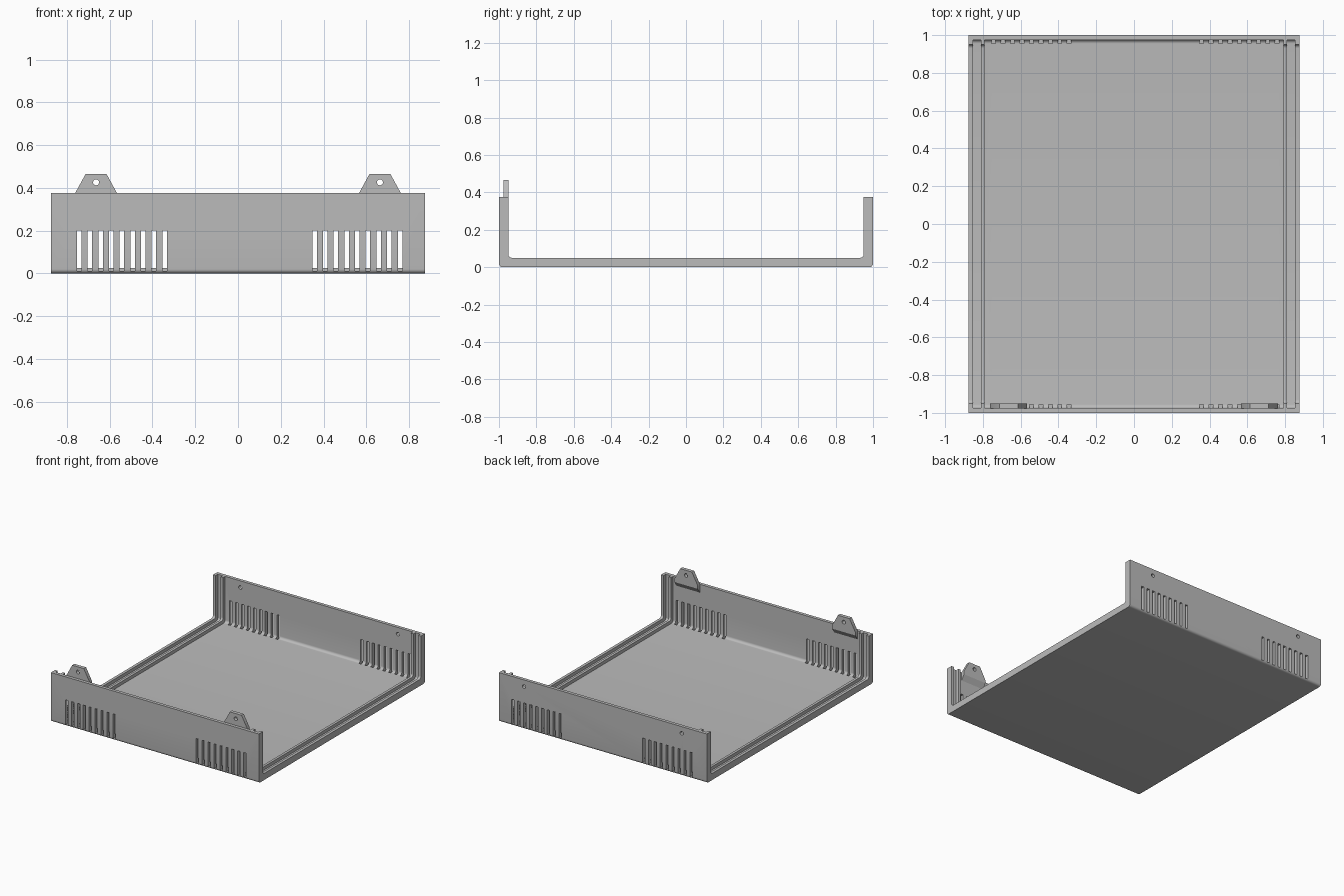
import bpy
import bmesh
from math import cos, sin, pi, radians
from mathutils import Matrix

if "Cube" in bpy.data.objects:
    bpy.data.objects.remove(bpy.data.objects["Cube"])

HALF_X, HALF_Y, HEIGHT = 0.875, 1.0, 0.375
RIB, SKIN, FILLET = 0.05, 0.025, 0.02
TAB_X, TAB_BACK, TAB_FRONT = 0.664, -0.976, -0.949

grey = bpy.data.materials.new("plain grey")
grey.use_nodes = True
grey.diffuse_color = (0.5, 0.5, 0.5, 1)
grey.node_tree.nodes["Principled BSDF"].inputs["Base Color"].default_value = (0.5, 0.5, 0.5, 1)


def make_object(name, bm):
    bmesh.ops.recalc_face_normals(bm, faces=bm.faces)
    mesh = bpy.data.meshes.new(name)
    bm.to_mesh(mesh)
    bm.free()
    mesh.materials.append(grey)
    obj = bpy.data.objects.new(name, mesh)
    bpy.context.collection.objects.link(obj)
    return obj


def extrude(bm, points, offset):
    """Close a 3D outline and extrude it by an offset."""
    face = bm.faces.new([bm.verts.new(p) for p in points])
    out = bmesh.ops.extrude_face_region(bm, geom=[face])
    verts = [v for v in out["geom"] if isinstance(v, bmesh.types.BMVert)]
    bmesh.ops.translate(bm, verts=verts, vec=offset)


def tub(bm, x0, x1, half_y, bottom, top, radius, steps=6):
    """Block along x with its two lower edges rounded."""
    arc = [(half_y - radius + radius * sin(a), bottom + radius - radius * cos(a))
           for a in [i * pi / 2 / steps for i in range(steps + 1)]]
    outline = arc + [(half_y, top), (-half_y, top)] + [(-y, z) for y, z in reversed(arc)]
    extrude(bm, [(x0, y, z) for y, z in outline], (x1 - x0, 0, 0))


def box(bm, x, y, z, size):
    bmesh.ops.create_cube(bm, size=1, matrix=Matrix.Translation((x, y, z))
                          @ Matrix.Diagonal((*size, 1)))


def hole(bm, x, y, z, radius=0.014):
    bmesh.ops.create_cone(bm, cap_ends=True, segments=24, radius1=radius, radius2=radius,
                          depth=0.2, matrix=Matrix.Translation((x, y, z))
                          @ Matrix.Rotation(pi / 2, 4, 'X'))


def cut(obj, cutter):
    cutter.hide_render = True
    mod = obj.modifiers.new("cut", 'BOOLEAN')
    mod.operation, mod.solver, mod.object = 'DIFFERENCE', 'EXACT', cutter
    bpy.context.view_layer.objects.active = obj
    bpy.ops.object.modifier_apply(modifier=mod.name)
    bpy.data.objects.remove(cutter)


def smooth(obj):
    bpy.ops.object.select_all(action='DESELECT')
    obj.select_set(True)
    bpy.context.view_layer.objects.active = obj
    bpy.ops.object.shade_smooth_by_angle(angle=radians(30))


# Tray: thick channel with rounded lower edges
bm = bmesh.new()
tub(bm, -HALF_X, HALF_X, HALF_Y, 0, HEIGHT, FILLET)
tray = make_object("tray", bm)

# Inside of the channel, at the height of the edge ribs
bm = bmesh.new()
tub(bm, -1, 1, HALF_Y - RIB, RIB, 1, FILLET)
cut(tray, make_object("channel_cutter", bm))

# Deeper middle and the two panel grooves, leaving ribs beside them
bm = bmesh.new()
for x0, x1 in ((-0.853, -0.811), (-0.791, 0.791), (0.811, 0.853)):
    tub(bm, x0, x1, HALF_Y - SKIN, SKIN, 0.9, FILLET)
cut(tray, make_object("groove_cutter", bm))

# Vent slots in both walls and screw holes in the back wall
bm = bmesh.new()
for start in (-0.743, 0.358):
    for i in range(9):
        for side in (-1, 1):
            box(bm, start + i * 0.05, side * 1.005, 0.106, (0.021, 0.1, 0.188))
for side in (-1, 1):
    hole(bm, side * TAB_X, 1, 0.324)
cut(tray, make_object("opening_cutter", bm))
smooth(tray)

# Screw tabs inside the front wall, with a sloped foot
for name, side in (("right_tab", -1), ("left_tab", 1)):
    bm = bmesh.new()
    x = side * TAB_X
    half = [(0.098, 0.31), (0.098, HEIGHT), (0.049, 0.465)]
    outline = half + [(-dx, z) for dx, z in reversed(half)]
    extrude(bm, [(x + dx, TAB_BACK, z) for dx, z in outline],
            (0, TAB_FRONT - TAB_BACK, 0))
    # raise the lower inner edge to form the slope
    for v in bm.verts:
        if v.co.z < 0.32 and v.co.y > -0.96:
            v.co.z = 0.35
    tab = make_object(name, bm)
    bm = bmesh.new()
    hole(bm, x, -0.96, 0.426)
    cut(tab, make_object("hole_cutter", bm))
    smooth(tab)
